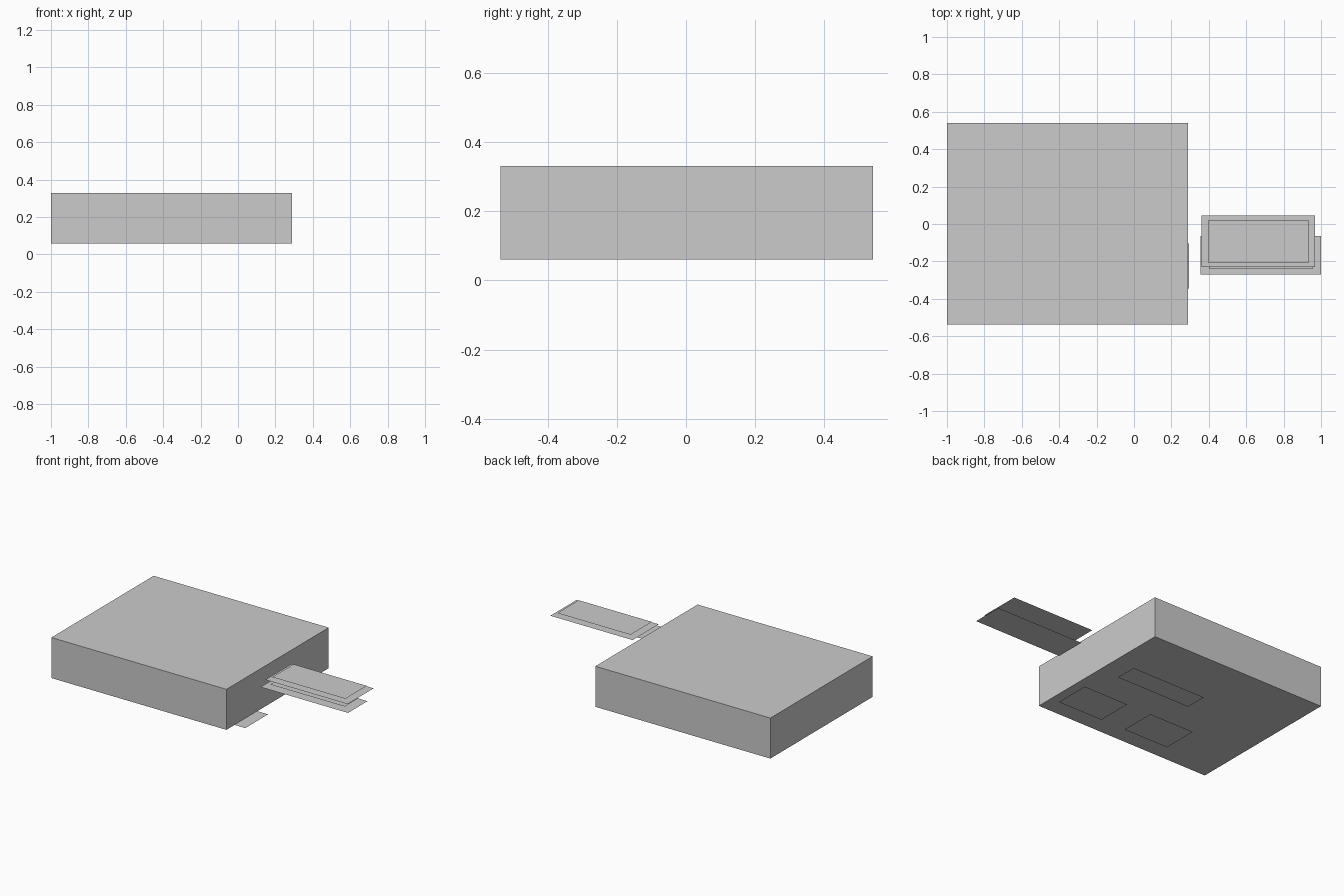
import bpy

# Remove the default object
cube = bpy.data.objects.get("Cube")
if cube:
    bpy.data.objects.remove(cube, do_unlink=True)

# Single plain material
grey = bpy.data.materials.new("light_grey")
grey.use_nodes = True
colour = (0.6, 0.6, 0.6, 1)
grey.diffuse_color = colour
grey.node_tree.nodes["Principled BSDF"].inputs["Base Color"].default_value = colour


def finish(name):
    obj = bpy.context.object
    obj.name = obj.data.name = name
    obj.data.materials.append(grey)
    return obj


def sheet(name, x0, x1, y0, y1, z, facing_down=False):
    """Flat, infinitely thin rectangle at height z."""
    bpy.ops.mesh.primitive_plane_add(size=1, location=((x0 + x1) / 2, (y0 + y1) / 2, z))
    obj = finish(name)
    for v in obj.data.vertices:
        v.co.x *= x1 - x0
        v.co.y *= y1 - y0
    if facing_down:
        obj.data.flip_normals()
    return obj


# Main body
bpy.ops.mesh.primitive_cube_add(size=1, location=(-0.355, 0.002, 0.195))
body = finish("body")
for v in body.data.vertices:
    v.co.x *= 1.29
    v.co.y *= 1.076
    v.co.z *= 0.27

# Two layered panels beside the body
sheet("upper_panel", 0.362, 0.968, -0.23, 0.045, 0.296)
sheet("upper_panel_inset", 0.395, 0.935, -0.205, 0.02, 0.313)
sheet("lower_panel", 0.355, 1.0, -0.27, -0.065, 0.261)
sheet("lower_panel_inset", 0.405, 0.955, -0.24, -0.095, 0.28)

# Underside panel with its inset
sheet("underside_panel", -0.415, 0.225, 0.036, 0.235, 0.059, True)
sheet("underside_panel_inset", -0.37, 0.175, 0.06, 0.205, 0.035, True)

# Pair of foot plates
for side, x in (("left", -0.035), ("right", -0.545)):
    sheet(side + "_foot_plate", x, x + 0.33, -0.345, -0.105, 0, True)
